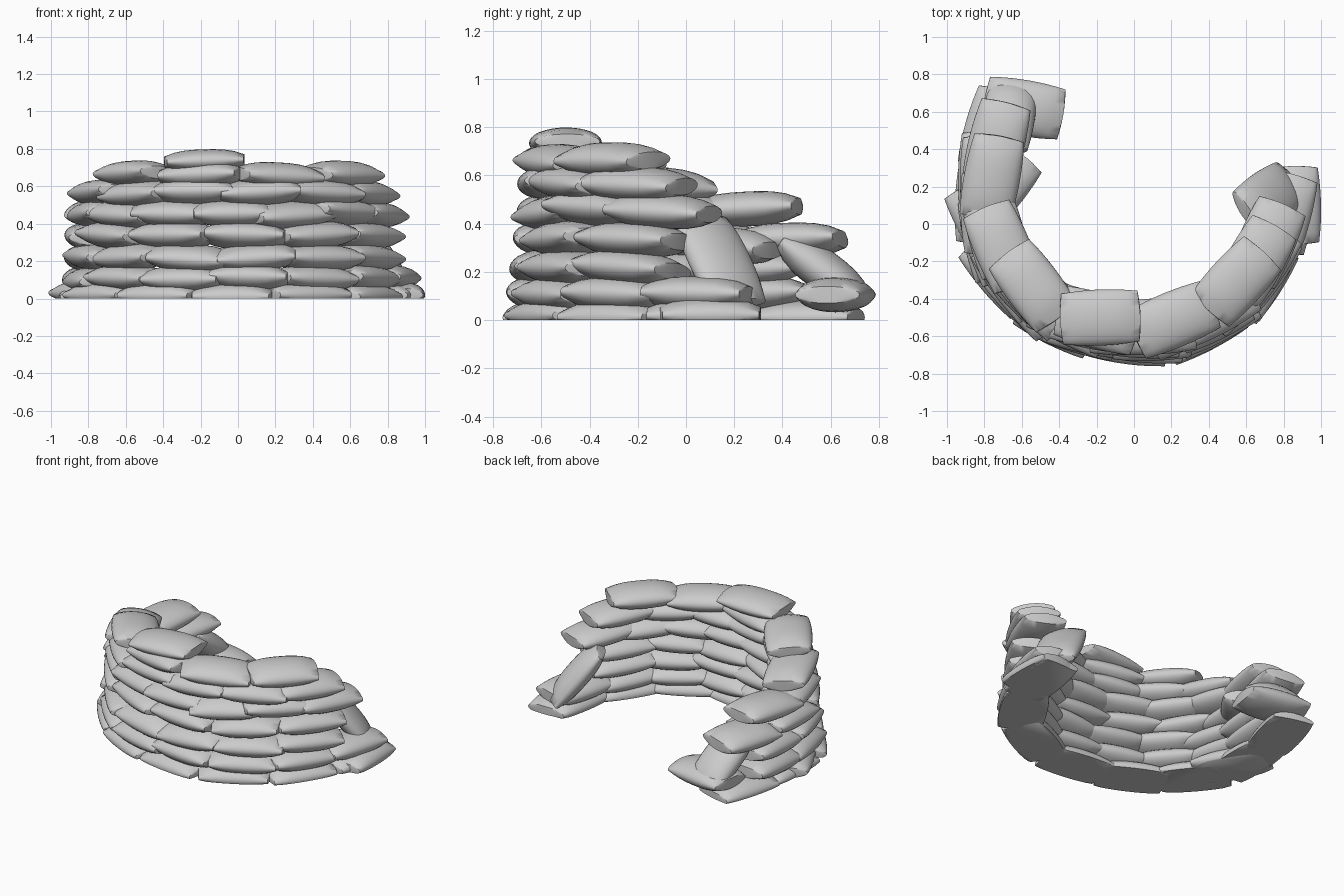
import bpy, bmesh, math, random
from mathutils import Vector, Matrix

random.seed(4)
default = bpy.data.objects.get("Cube")
if default:
    bpy.data.objects.remove(default)

canvas = bpy.data.materials.new("plain_grey_canvas")
canvas.use_nodes = True
canvas.diffuse_color = (0.6, 0.6, 0.6, 1)
canvas.node_tree.nodes["Principled BSDF"].inputs["Base Color"].default_value = (0.6, 0.6, 0.6, 1)


def bag(name, centre, direction, roll=0.0, length=0.44, width=0.3, height=0.145):
    """Stuffed bag: a cube rounded along its length, with flat pinched ends, cut at the ground."""
    bm = bmesh.new()
    bmesh.ops.create_cube(bm, size=2)
    bmesh.ops.subdivide_edges(bm, edges=bm.edges[:], cuts=7, use_grid_fill=True)
    for v in bm.verts:
        u, w, t = v.co
        # Square section becomes a full, softly rounded one
        across = w * math.sqrt(1 - 0.42 * t * t)
        up = t * math.sqrt(1 - 0.55 * w * w)
        v.co = (u * length / 2 * (1 - 0.05 * w * w),
                across * width / 2 * (1 - 0.1 * u * u),
                up * height / 2 * (1 - 0.52 * abs(u) ** 3))
    # Orient the long axis along the given direction
    x = Vector(direction).normalized()
    y = Vector((0, 0, 1)).cross(x).normalized()
    z = x.cross(y)
    turn = Matrix((x, y, z)).transposed().to_4x4()
    bm.transform(Matrix.Translation(centre) @ turn @ Matrix.Rotation(roll, 4, 'X'))
    # Flat underside on the ground
    cut = bmesh.ops.bisect_plane(bm, geom=bm.verts[:] + bm.edges[:] + bm.faces[:],
                                 plane_co=(0, 0, 0), plane_no=(0, 0, 1), clear_inner=True)
    rim = [e for e in cut["geom_cut"] if isinstance(e, bmesh.types.BMEdge)]
    if rim:
        bmesh.ops.holes_fill(bm, edges=rim)
    bmesh.ops.recalc_face_normals(bm, faces=bm.faces[:])
    for f in bm.faces:
        f.smooth = True
    mesh = bpy.data.meshes.new(name)
    bm.to_mesh(mesh)
    bm.free()
    mesh.set_sharp_from_angle(angle=math.radians(50))
    mesh.materials.append(canvas)
    bpy.context.collection.objects.link(bpy.data.objects.new(name, mesh))


# Horseshoe centreline of the wall
path = [Vector(p) for p in (
    (-0.73, 0.62), (-0.8, 0.3), (-0.81, 0.05), (-0.73, -0.22), (-0.51, -0.46), (-0.2, -0.59),
    (0.15, -0.61), (0.45, -0.5), (0.67, -0.27), (0.8, 0.0), (0.83, 0.25))]


def along(s):
    """Point at distance s along the centreline."""
    for a, b in zip(path, path[1:]):
        step = (b - a).length
        if s <= step or b is path[-1]:
            return a.lerp(b, s / step)
        s -= step


# Courses: height, first bag, last bag, number of bags
courses = [
    (0.015, 0.12, 2.88, 8),
    (0.105, 0.35, 2.86, 8),
    (0.22, 0.37, 2.54, 7),
    (0.335, 0.16, 2.56, 7),
    (0.455, 0.36, 2.69, 8),
    (0.565, 0.77, 2.56, 6),
    (0.66, 1.07, 2.4, 4),
]
for row, (z, first, last, count) in enumerate(courses):
    scale = Vector((1 - 0.013 * row, 1 - 0.02 * row))
    for i in range(count):
        s = first + (last - first) * i / (count - 1)
        p = along(s) * scale
        d = along(s + 0.12) - along(s - 0.12)
        d.rotate(Matrix.Rotation(random.uniform(-0.11, 0.11), 2))
        tilt = random.uniform(-0.06, 0.06) if row else 0
        bag(f"course_{row + 1}_bag_{i + 1}",
            (p.x, p.y, z + random.uniform(-0.006, 0.006)),
            (d.x, d.y, tilt * d.length), random.uniform(-0.1, 0.1) if row else 0,
            length=random.uniform(0.43, 0.46))

# Single bag on the top of the wall
bag("top_bag", (-0.18, -0.5, 0.735), (1, 0.04, 0.03), length=0.43, height=0.125)

# Loose and leaning bags at the two ends
bag("right_end_cross_bag", (-0.59, 0.62, 0.105), (1, -0.17, 0), length=0.43)
bag("right_end_leaning_bag", (-0.67, 0.57, 0.205), (0.05, 0.32, -0.24),
    length=0.42, width=0.28, height=0.17)
bag("right_inner_bag", (-0.69, 0.2, 0.31), (0.55, 0.7, -0.1), length=0.38, width=0.24)
bag("right_base_bag", (-0.79, 0.0, 0.03), (-0.47, 0.88, 0), length=0.47)
bag("left_end_leaning_bag", (0.72, 0.14, 0.245), (0.2, 0.14, -0.3), length=0.46, width=0.3)
bag("left_end_base_bag", (0.86, 0.1, 0.02), (-0.02, 1, 0), length=0.42, width=0.28)
